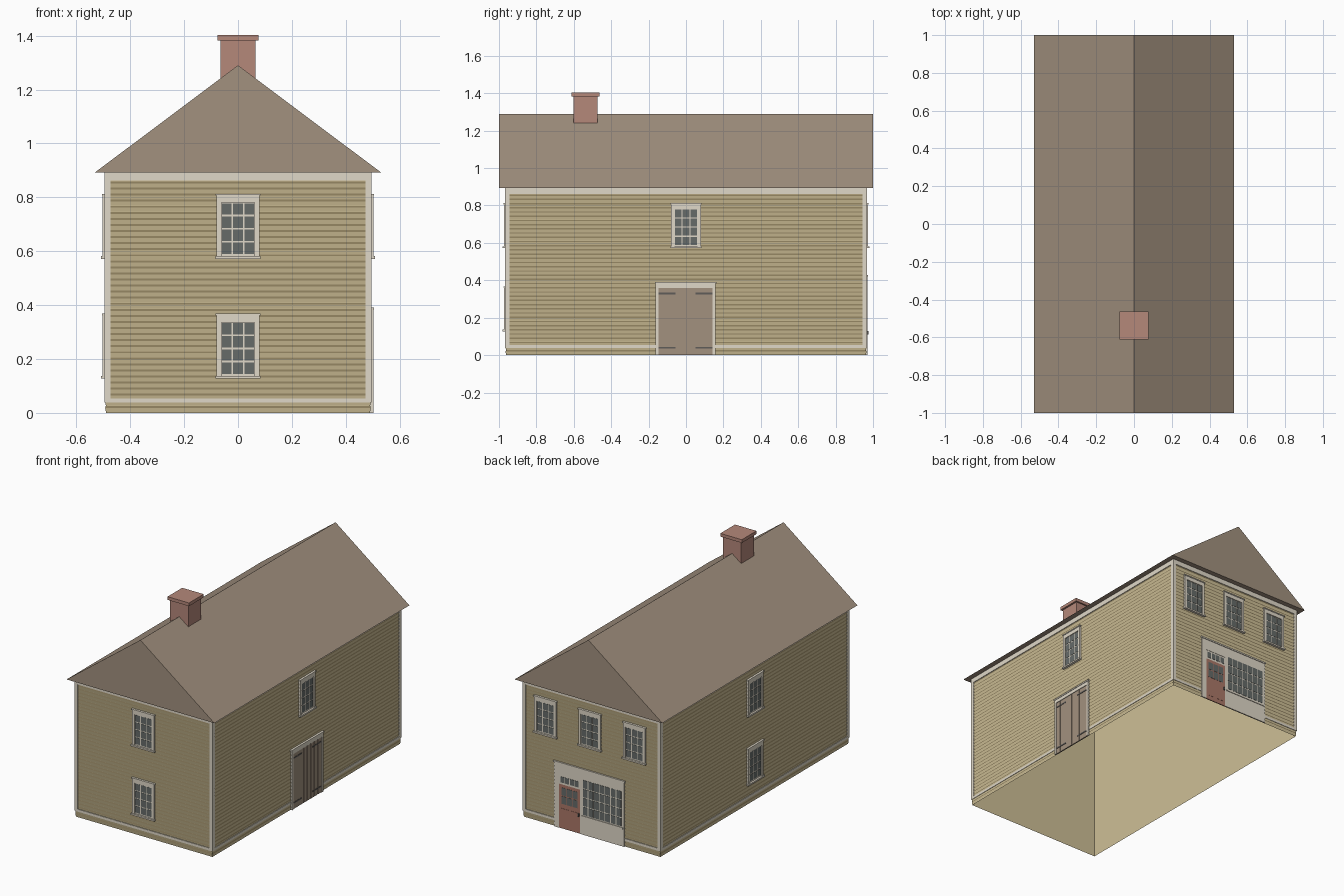
import bpy, bmesh

cube = bpy.data.objects.get("Cube")
if cube:
    bpy.data.objects.remove(cube)


def material(name, hexcode):
    srgb = [int(hexcode[i:i + 2], 16) / 255 for i in (0, 2, 4)]
    color = [c / 12.92 if c < 0.04 else ((c + 0.055) / 1.055) ** 2.4 for c in srgb] + [1]
    mat = bpy.data.materials.new(name)
    mat.use_nodes = True
    mat.diffuse_color = color
    mat.node_tree.nodes["Principled BSDF"].inputs["Base Color"].default_value = color
    return mat


TAN = material("tan_siding", "cebf96")
SHADOW = material("dark_siding_lap", "897b5b")
TRIM = material("pale_trim", "e0d8c8")
ROOF = material("brown_roof", "a2917f")
BRICK = material("brick", "b5887a")
GLASS = material("grey_glass", "666b69")
RED = material("red_door", "ab7868")
IRON = material("dark_iron", "5f5c59")

HALF_X, HALF_Y, EAVE = 0.49, 0.962, 0.893


def finish(name, bm, *mats):
    bmesh.ops.recalc_face_normals(bm, faces=bm.faces)
    mesh = bpy.data.meshes.new(name)
    bm.to_mesh(mesh)
    bm.free()
    for mat in mats:
        mesh.materials.append(mat)
    obj = bpy.data.objects.new(name, mesh)
    bpy.context.collection.objects.link(obj)


def add_box(bm, lo, hi):
    for v in bmesh.ops.create_cube(bm, size=1)["verts"]:
        v.co = [lo[i] if v.co[i] < 0 else hi[i] for i in range(3)]


def add_prism(bm, start, end):
    """Join two matching triangles; returns the three side faces."""
    a, b = [[bm.verts.new(p) for p in ring] for ring in (start, end)]
    bm.faces.new(a)
    bm.faces.new(b)
    return [bm.faces.new((a[i - 1], a[i], b[i], b[i - 1])) for i in range(3)]


def on_wall(wall, u, z, d):
    """Place a point by its run along the wall, height and distance outward."""
    sign = 1 if wall in ("back", "right") else -1
    if wall in ("front", "back"):
        return (u, sign * (HALF_Y + d), z)
    return (sign * (HALF_X + d), u, z)


def wall_boxes(name, wall, boxes, mat):
    """Boxes given as u0, u1, z0, z1, depth outward from the wall."""
    bm = bmesh.new()
    for u0, u1, z0, z1, depth in boxes:
        a, b = on_wall(wall, u0, z0, 0.0004), on_wall(wall, u1, z1, depth)
        add_box(bm, [min(p) for p in zip(a, b)], [max(p) for p in zip(a, b)])
    finish(name, bm, mat)


def panes(u0, u1, z0, z1, cols, rows, depth, bar=0.006):
    w, h = (u1 - u0 + bar) / cols, (z1 - z0 + bar) / rows
    return [(u0 + i * w, u0 + (i + 1) * w - bar, z0 + j * h, z0 + (j + 1) * h - bar, depth)
            for i in range(cols) for j in range(rows)]


def window(name, wall, u, z):
    """Sash window with casing, sill and drip cap; z is the sill height."""
    wall_boxes(name + "_casing", wall, [
        (u - 0.079, u - 0.062, z, z + 0.235, 0.012),
        (u + 0.062, u + 0.079, z, z + 0.235, 0.012),
        (u - 0.079, u + 0.079, z + 0.205, z + 0.235, 0.012),
        (u - 0.062, u + 0.062, z, z + 0.205, 0.006),
        (u - 0.084, u + 0.084, z - 0.004, z + 0.006, 0.018),
        (u - 0.083, u + 0.083, z + 0.23, z + 0.237, 0.015)], TRIM)
    wall_boxes(name + "_glass", wall,
               panes(u - 0.06, u + 0.06, z + 0.014, z + 0.202, 3, 4, 0.0075), GLASS)


# Hollow wall shell, open above and below
bm = bmesh.new()
add_box(bm, (-HALF_X, -HALF_Y, 0), (HALF_X, HALF_Y, EAVE))
bm.normal_update()
bmesh.ops.delete(bm, geom=[f for f in bm.faces if abs(f.normal.z) > 0.9], context="FACES_ONLY")
finish("walls", bm, TAN)

# Clapboards with a dark sloping upper edge, corner boards, frieze and skirt
for wall in ("front", "back", "right", "left"):
    half = HALF_Y if wall in ("right", "left") else HALF_X
    bm = bmesh.new()
    for i in range(38):
        z = 0.004 + i * 0.0225
        section = [(z, 0.0004), (z + 0.015, 0.003), (z + 0.0222, 0.0004)]
        rings = [[on_wall(wall, u, h, d) for h, d in section] for u in (-half, half)]
        add_prism(bm, *rings)[2].material_index = 1
    finish(wall + "_clapboards", bm, TAN, SHADOW)
    wall_boxes(wall + "_trim_boards", wall, [
        (-half - 0.005, -half + 0.017, 0.04, EAVE, 0.005),
        (half - 0.017, half + 0.005, 0.04, EAVE, 0.005),
        (-half, half, 0.862, EAVE, 0.005),
        (-half, half, 0.038, 0.054, 0.005)], TRIM)

# Windows
UPPER, LOWER = 0.576, 0.131
window("front_upper_window", "front", 0, UPPER)
window("front_lower_window", "front", 0, LOWER)
window("right_upper_window", "right", 0, UPPER)
window("left_upper_window", "left", 0, UPPER)
window("left_lower_window", "left", 0, LOWER)
for label, u in (("left", 0.33), ("middle", 0.012), ("right", -0.308)):
    window("back_" + label + "_window", "back", u, UPPER)

# Double plank door with strap hinges
wall_boxes("plank_door_frame", "right", [
    (-0.162, -0.146, 0, 0.385, 0.012), (0.142, 0.158, 0, 0.385, 0.012),
    (-0.162, 0.158, 0.36, 0.385, 0.012), (-0.167, 0.163, 0.382, 0.391, 0.015)], TRIM)
wall_boxes("plank_door_leaves", "right", [(-0.146, 0.142, 0, 0.36, 0.0065)]
           + panes(-0.146, 0.142, 0, 0.36, 8, 1, 0.008, 0.002), ROOF)
wall_boxes("plank_door_hinges", "right",
           [(u, u + 0.09, z, z + 0.009, 0.01) for u in (-0.146, 0.052) for z in (0.325, 0.035)], IRON)

# Shopfront surround, display window and entrance
wall_boxes("shopfront_surround", "back", [
    (-0.235, 0.082, 0, 0.425, 0.008), (0.232, 0.268, 0, 0.425, 0.008),
    (0.082, 0.232, 0.345, 0.425, 0.008), (0.082, 0.232, 0.285, 0.345, 0.006),
    (-0.24, 0.273, 0.417, 0.427, 0.012), (-0.228, 0.07, 0.113, 0.123, 0.012)], TRIM)
wall_boxes("display_window_glass", "back", panes(-0.215, 0.06, 0.13, 0.355, 7, 4, 0.0095), GLASS)
wall_boxes("entrance_transom_glass", "back", panes(0.092, 0.222, 0.297, 0.335, 4, 1, 0.0075), GLASS)
wall_boxes("entrance_door", "back", [
    (0.082, 0.232, 0, 0.285, 0.006), (0.1, 0.152, 0.03, 0.13, 0.0075),
    (0.162, 0.214, 0.03, 0.13, 0.0075)], RED)
wall_boxes("entrance_door_glass", "back", panes(0.1, 0.214, 0.16, 0.265, 3, 2, 0.0075), GLASS)
wall_boxes("entrance_door_handle", "back", [(0.088, 0.095, 0.11, 0.13, 0.014)], IRON)

# Gabled roof
bm = bmesh.new()
add_prism(bm, *[[(x, y, z) for x, z in ((-0.53, EAVE), (0.53, EAVE), (0, 1.29))] for y in (-1, 1)])
finish("roof", bm, ROOF)

# Chimney with a projecting cap
bm = bmesh.new()
add_box(bm, (-0.065, -0.602, 1.2), (0.065, -0.472, 1.382))
add_box(bm, (-0.077, -0.612, 1.382), (0.077, -0.462, 1.403))
finish("chimney", bm, BRICK)
